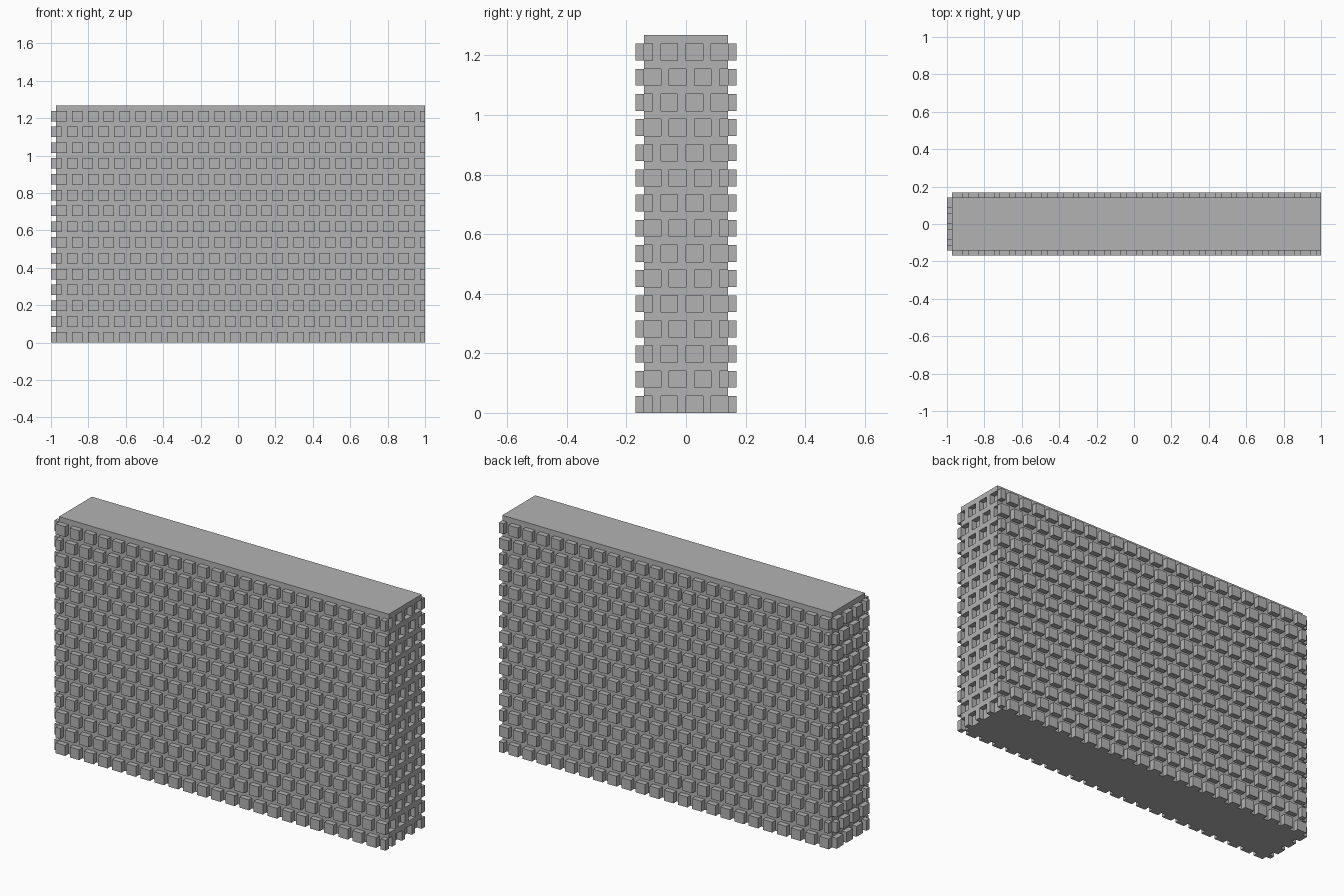
import bpy
import bmesh
from mathutils import Vector

default = bpy.data.objects.get("Cube")
if default:
    bpy.data.objects.remove(default, do_unlink=True)

# Everything sits on a grid of small units
LENGTH, DEPTH, ROWS, PITCH, BRICK = 71, 12, 15, 3, 2
U = 2 / LENGTH
ORIGIN = Vector((LENGTH / 2, DEPTH / 2, 0))

stone = bpy.data.materials.new("grey_stone")
stone.use_nodes = True
GREY = (0.45, 0.45, 0.45, 1)
stone.diffuse_color = GREY
stone.node_tree.nodes["Principled BSDF"].inputs["Base Color"].default_value = GREY


def make_boxes(name, boxes):
    """One object made of boxes, each given as (low corner, high corner) in units."""
    bm = bmesh.new()
    for low, high in boxes:
        low, high = Vector(low), Vector(high)
        verts = bmesh.ops.create_cube(bm, size=1)["verts"]
        bmesh.ops.scale(bm, vec=(high - low) * U, verts=verts)
        bmesh.ops.translate(bm, vec=((low + high) / 2 - ORIGIN) * U, verts=verts)
    mesh = bpy.data.meshes.new(name)
    bm.to_mesh(mesh)
    bm.free()
    mesh.materials.append(stone)
    obj = bpy.data.objects.new(name, mesh)
    bpy.context.collection.objects.link(obj)
    return obj


def spans(first, low, high):
    """Brick intervals every PITCH units, clipped to the wall's ends."""
    for a in range(first, high, PITCH):
        if a + BRICK > low:
            yield max(a, low), min(a + BRICK, high)


front, back, left_end, pockets = [], [], [], []
for row in range(ROWS):
    z, odd = row * PITCH, row % 2
    top = z + BRICK
    # Raised bricks on both long faces, staggered row by row
    for a, b in spans(0 if odd else 1, 1, LENGTH):
        front.append(((a, 0, z), (b, 1, top)))
        back.append(((a, DEPTH - 1, z), (b, DEPTH, top)))
    # Raised bricks on one end, matching pockets in the other
    for a, b in spans(odd, 1, DEPTH - 1):
        left_end.append(((0, a, z), (1, b, top)))
        a = a - 0.5 if a == 1 else a
        b = b + 0.5 if b == DEPTH - 1 else b
        pockets.append(((LENGTH - 1, a, z if row else -1), (LENGTH + 1, b, top)))

make_boxes("front_bricks", front)
make_boxes("back_bricks", back)
make_boxes("right_end_bricks", left_end)

# Wall core, with the pockets cut into its left end
core = make_boxes("wall_core", [((1, 1, 0), (LENGTH, DEPTH - 1, ROWS * PITCH))])
cutter = make_boxes("pocket_cutter", pockets)
cutter.hide_render = True
cut = core.modifiers.new("end_pockets", 'BOOLEAN')
cut.operation = 'DIFFERENCE'
cut.solver = 'EXACT'
cut.object = cutter
bpy.context.view_layer.objects.active = core
bpy.ops.object.modifier_apply(modifier=cut.name)
bpy.data.objects.remove(cutter, do_unlink=True)
